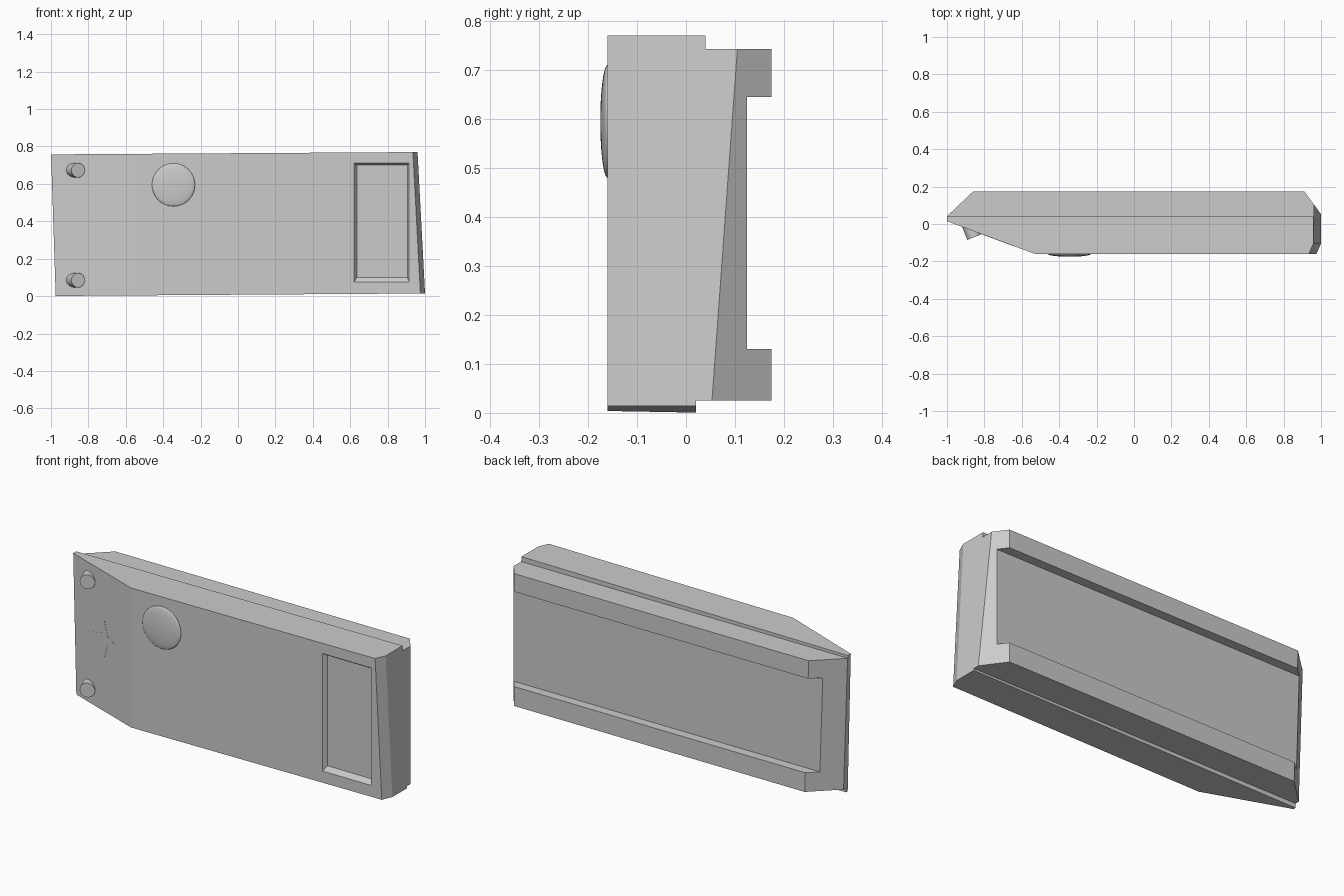
import bpy, bmesh, math
from mathutils import Vector, Matrix

if "Cube" in bpy.data.objects:
    bpy.data.objects.remove(bpy.data.objects["Cube"], do_unlink=True)

# Single flat colour
grey = bpy.data.materials.new("plain_grey")
grey.use_nodes = True
colour = (0.6, 0.6, 0.6, 1)
grey.diffuse_color = colour
grey.node_tree.nodes["Principled BSDF"].inputs["Base Color"].default_value = colour


def make_object(name, bm, smooth=False):
    bmesh.ops.recalc_face_normals(bm, faces=bm.faces)
    for f in bm.faces:
        f.smooth = smooth
    mesh = bpy.data.meshes.new(name)
    bm.to_mesh(mesh)
    bm.free()
    mesh.materials.append(grey)
    obj = bpy.data.objects.new(name, mesh)
    bpy.context.collection.objects.link(obj)
    return obj


def select_only(obj):
    bpy.ops.object.select_all(action='DESELECT')
    obj.select_set(True)
    bpy.context.view_layer.objects.active = obj


def loft(bm, first, second):
    """Closed solid between two matching rings of points."""
    a = [bm.verts.new(p) for p in first]
    b = [bm.verts.new(p) for p in second]
    n = len(a)
    for i in range(n):
        j = (i + 1) % n
        bm.faces.new((a[i], a[j], b[j], b[i]))
    bm.faces.new(a)
    bm.faces.new(b[::-1])


def cut(bm, p, q, lean):
    """Slice off the outside of a plane through two plan points; lean moves it in x going down."""
    a, b = Vector((*p, 0.77)), Vector((*q, 0.77))
    normal = (b - a).cross(Vector((lean, 0, -1))).normalized()
    if normal.dot(Vector((0, 0, 0.4)) - a) > 0:
        normal.negate()
    bmesh.ops.bisect_plane(bm, geom=bm.verts[:] + bm.edges[:] + bm.faces[:],
                           plane_co=a, plane_no=normal, clear_outer=True)
    bmesh.ops.holes_fill(bm, edges=[e for e in bm.edges if e.is_boundary], sides=0)


# Body: stepped section with a channel along the back, running along x
def section(x, low, high):
    yz = [(-0.16, low), (0.02, low), (0.02, 0.025), (0.175, 0.025),
          (0.175, 0.13), (0.125, 0.13), (0.125, 0.645), (0.175, 0.645),
          (0.175, 0.743), (0.04, 0.743), (0.04, high), (-0.16, high)]
    return [(x, y, z) for y, z in yz]


bm = bmesh.new()
loft(bm, section(-1.1, 0.0, 0.757), section(1.1, 0.015, 0.771))
cut(bm, (-1, 0.015), (-0.53, -0.16), 0)          # sloping front at the right end
cut(bm, (-1, 0.042), (-0.86, 0.175), 0.033)      # back chamfer, right end
cut(bm, (-1, 0), (-1, 1), 0.033)                 # right end
cut(bm, (0.935, -0.16), (0.962, -0.1), 0.053)    # front chamfer, left end
cut(bm, (0.91, 0.175), (0.965, 0.1), 0)          # back chamfer, left end
cut(bm, (0.96, 0), (0.96, 1), 0.053)             # left end
body = make_object("body", bm)


# Recessed front panel with sloping walls
def rectangle(y, x0, x1, z0, z1):
    return [(x0, y, z0), (x1, y, z0), (x1, y, z1), (x0, y, z1)]


bm = bmesh.new()
loft(bm, rectangle(-0.18, 0.605, 0.925, 0.05, 0.725),
     rectangle(-0.14, 0.635, 0.905, 0.1, 0.7))
cutter = make_object("panel_cutter", bm)
cutter.hide_render = True
mod = body.modifiers.new("panel_recess", 'BOOLEAN')
mod.operation = 'DIFFERENCE'
mod.solver = 'EXACT'
mod.object = cutter
select_only(body)
bpy.ops.object.modifier_apply(modifier=mod.name)
bpy.data.objects.remove(cutter, do_unlink=True)

# Shallow round button
bm = bmesh.new()
bmesh.ops.create_uvsphere(bm, u_segments=48, v_segments=24, radius=0.115)
bmesh.ops.scale(bm, vec=(1, 0.13, 1), verts=bm.verts)
bmesh.ops.translate(bm, vec=(-0.345, -0.16, 0.595), verts=bm.verts)
make_object("round_button", bm, smooth=True)

# Two tilted pegs on the sloping front
axis = Vector((0.37, -0.93, 0)).normalized()
for name, z in (("upper_peg", 0.673), ("lower_peg", 0.085)):
    bm = bmesh.new()
    length = 0.09
    bmesh.ops.create_cone(bm, cap_ends=True, segments=32, radius1=0.0385,
                          radius2=0.0385, depth=length)
    tip = Vector((-0.855, -0.071, z))
    place = Matrix.Translation(tip - axis * length / 2)
    bm.transform(place @ axis.to_track_quat('Z', 'Y').to_matrix().to_4x4())
    select_only(make_object(name, bm))
    bpy.ops.object.shade_smooth_by_angle(angle=math.radians(35))

# Thin four-pointed star plate, almost flush with the slope
def star(lift):
    ring = []
    for i in range(8):
        r = 0.035 if i % 2 else 0.1
        x = -0.745 + r * math.cos(i * math.pi / 4)
        z = 0.395 + r * math.sin(i * math.pi / 4)
        y = 0.015 - (x + 1) * 0.175 / 0.47
        ring.append((x, y - lift, z))
    return ring


bm = bmesh.new()
loft(bm, star(0.001), star(-0.004))
make_object("star_plate", bm)
